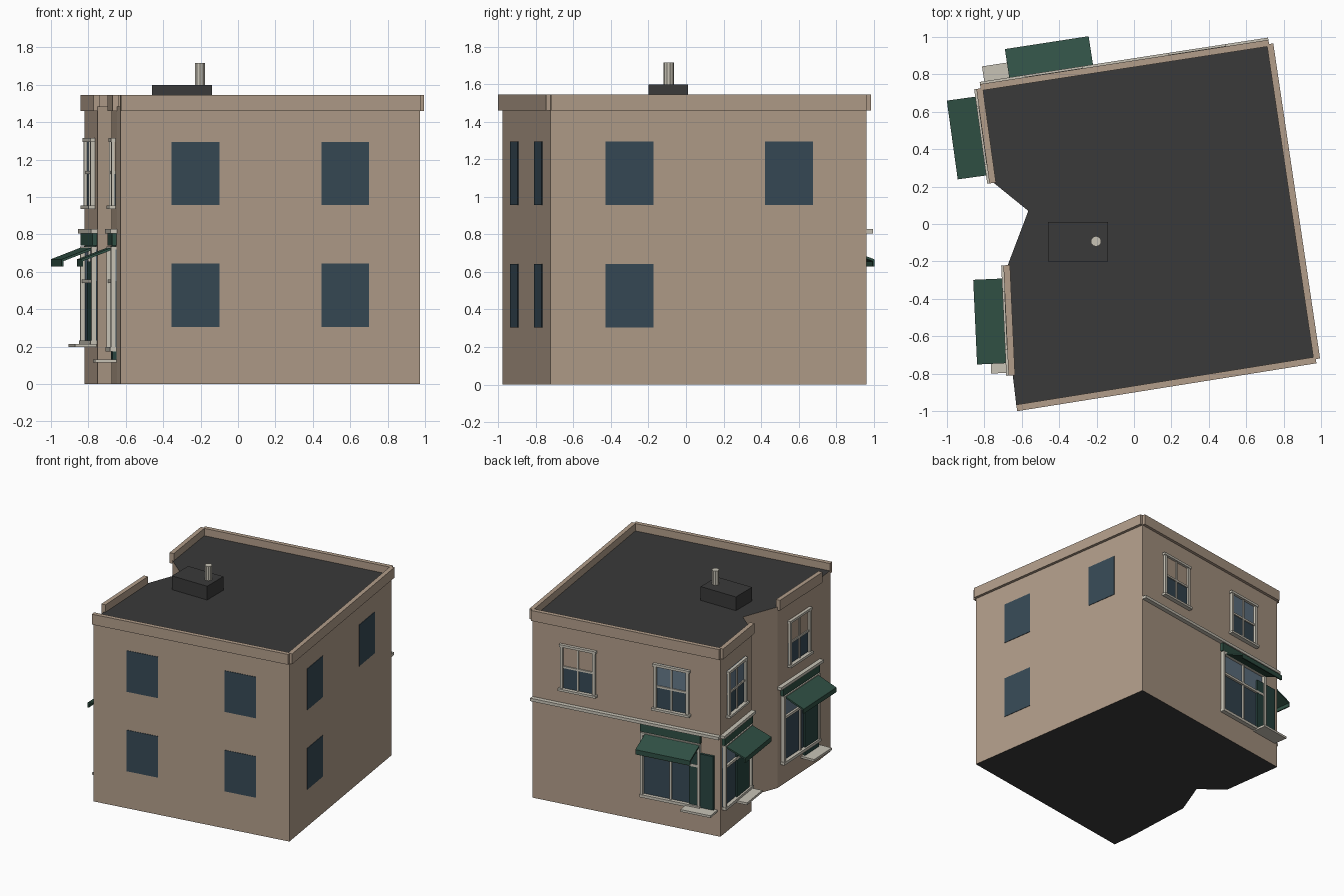
import bpy, bmesh
from mathutils import Vector

if "Cube" in bpy.data.objects:
    bpy.data.objects.remove(bpy.data.objects["Cube"])


def mat(name, r, g, b):
    m = bpy.data.materials.new(name)
    m.diffuse_color = (r, g, b, 1)
    m.use_nodes = True
    m.node_tree.nodes["Principled BSDF"].inputs["Base Color"].default_value = m.diffuse_color
    return m


WALL = mat("tan_wall", .445, .34, .255)
ROOF = mat("dark_roof", .042, .042, .042)
TRIM = mat("pale_trim", .58, .55, .47)
GREEN = mat("awning_green", .029, .08, .058)
DOOR = mat("door_green", .022, .06, .052)
GLASS = mat("dark_glass", .038, .068, .092)
PALE = mat("light_glass", .13, .19, .25)


def finish(name, bm, *mats):
    bmesh.ops.recalc_face_normals(bm, faces=bm.faces)
    me = bpy.data.meshes.new(name)
    bm.to_mesh(me)
    bm.free()
    for m in mats:
        me.materials.append(m)
    ob = bpy.data.objects.new(name, me)
    bpy.context.collection.objects.link(ob)
    return ob


class Facade:
    """Local frame on a wall: s along it, n outward, z up."""
    def __init__(self, p, q, side=1):
        self.o = Vector((p[0], p[1], 0))
        d = Vector((q[0], q[1], 0)) - self.o
        self.len = d.length
        self.u = d.normalized()
        self.n = Vector((self.u.y, -self.u.x, 0)) * side

    def at(self, s, n, z):
        return self.o + self.u * s + self.n * n + Vector((0, 0, z))


def prism(bm, f, profile, s0, s1):
    """Sweep an (n, z) profile along the wall from s0 to s1."""
    a = [bm.verts.new(f.at(s0, n, z)) for n, z in profile]
    b = [bm.verts.new(f.at(s1, n, z)) for n, z in profile]
    bm.faces.new(a)
    bm.faces.new(b[::-1])
    for i in range(len(a)):
        j = (i + 1) % len(a)
        bm.faces.new((a[i], b[i], b[j], a[j]))


def boxes(name, f, m, *items):
    """Each item: s0, s1, n0, n1, z0, z1."""
    bm = bmesh.new()
    for s0, s1, n0, n1, z0, z1 in items:
        prism(bm, f, [(n0, z0), (n1, z0), (n1, z1), (n0, z1)], s0, s1)
    return finish(name, bm, m)


# footprint corners, counter-clockwise
A, B, C, D = (-.628, -.978), (.972, -.722), (.722, .962), (-.82, .725)
E, F, G, H = (-.75, .22), (-.565, .07), (-.675, -.22), (-.648, -.81)

# building body with dark top and bottom
bm = bmesh.new()
low = bm.faces.new([bm.verts.new((*p, 0)) for p in (A, B, C, D, E, F, G, H)])
ext = bmesh.ops.extrude_face_region(bm, geom=[low], use_keep_orig=True)
for v in ext["geom"]:
    if isinstance(v, bmesh.types.BMVert):
        v.co.z = 1.485
bm.normal_update()
for face in bm.faces:
    face.material_index = int(abs(face.normal.z) > .5)
finish("building_body", bm, WALL, ROOF)

front, right = Facade(A, B), Facade(B, C)
back, left, corner = Facade(D, C, -1), Facade(D, E), Facade(G, H)
sides = dict(front=front, right=right, back=back, left=left, corner=corner)

# parapets
for name, f in sides.items():
    boxes(name + "_parapet", f, WALL, (0, f.len, -.012, .023, 1.46, 1.545))

# plain windows on front and right walls
for name, f, spots in (
        ("front", front, ((.276, .305), (1.087, .305), (.276, .957), (1.087, .957))),
        ("right", right, ((.295, .305), (.295, .957), (1.155, .957)))):
    boxes(name + "_plain_windows", f, GLASS,
          *[(s, s + .259, -.003, .004, z, z + .338) for s, z in spots])


def upper_window(name, f, c, top_mat):
    l, r, z0, z1, zm = c - .145, c + .145, .955, 1.315, 1.13
    boxes(name + "_lower_panes", f, GLASS, (l, r, -.003, .005, z0, zm))
    boxes(name + "_upper_panes", f, top_mat, (l, r, -.003, .005, zm, z1))
    boxes(name + "_frame", f, TRIM,
          (l, l + .022, 0, .022, z0, z1), (r - .022, r, 0, .022, z0, z1),
          (l - .008, r + .008, 0, .025, z1 - .02, z1),
          (l, r, 0, .014, zm - .008, zm + .008),
          (c - .007, c + .007, 0, .014, z0, z1),
          (l - .012, r + .012, 0, .035, .937, z0))


def shopfront(name, f, s0, s1, a0, a1, d0, d1, floor, base):
    c, zt = (s0 + s1) / 2, .55
    # glazing and frame
    boxes(name + "_shop_glass", f, GLASS, (s0, s1, -.003, .005, base, zt))
    boxes(name + "_transom_glass", f, PALE, (s0, s1, -.003, .005, zt, .72))
    boxes(name + "_shop_frame", f, TRIM,
          (s0, s0 + .02, 0, .03, base, .735), (s1 - .02, s1, 0, .03, base, .735),
          (s0, s1, 0, .03, .715, .735), (s0, s1, 0, .022, zt - .01, zt + .01),
          (c - .008, c + .008, 0, .018, base, .72),
          (s0 - .005, s1 + .005, 0, .035, base - .005, base + .018))
    # door and step
    boxes(name + "_door", f, DOOR, (d0, d1, 0, .02, floor, floor + .44))
    boxes(name + "_step", f, TRIM, (d0 - .025, d1 + .025, 0, .115, floor - .018, floor))
    # sign band, awning with valance
    boxes(name + "_sign_band", f, GREEN, (s0 - .005, s1 + .005, 0, .025, .74, .806))
    bm = bmesh.new()
    prism(bm, f, [(0, .74), (.188, .667), (.188, .628), (.178, .628),
                  (.178, .657), (0, .726)], a0, a1)
    finish(name + "_awning", bm, GREEN)
    # belt course
    boxes(name + "_belt", f, TRIM, (0, f.len, 0, .035, .806, .83))


upper_window("back_window_a", back, 1.175, WALL)
upper_window("back_window_b", back, .40, PALE)
upper_window("left_window", left, .25, PALE)
upper_window("corner_window", corner, .295, WALL)
shopfront("back", back, .16, .65, .16, .613, .05, .25, .215, .21)
shopfront("left", left, .03, .475, .04, .465, .235, .435, .215, .215)
shopfront("corner", corner, .05, .55, .07, .523, .355, .55, .132, .18)

# roof box and vent pipe
roof = Facade((-.46, -.2), (-.14, -.2))
boxes("roof_box", roof, ROOF, (0, .32, -.21, 0, 1.48, 1.598))
bpy.ops.mesh.primitive_cylinder_add(vertices=10, radius=.028, depth=.125,
                                    location=(-.203, -.093, 1.6525))
pipe = bpy.context.object
pipe.name = "vent_pipe"
pipe.data.materials.append(TRIM)
